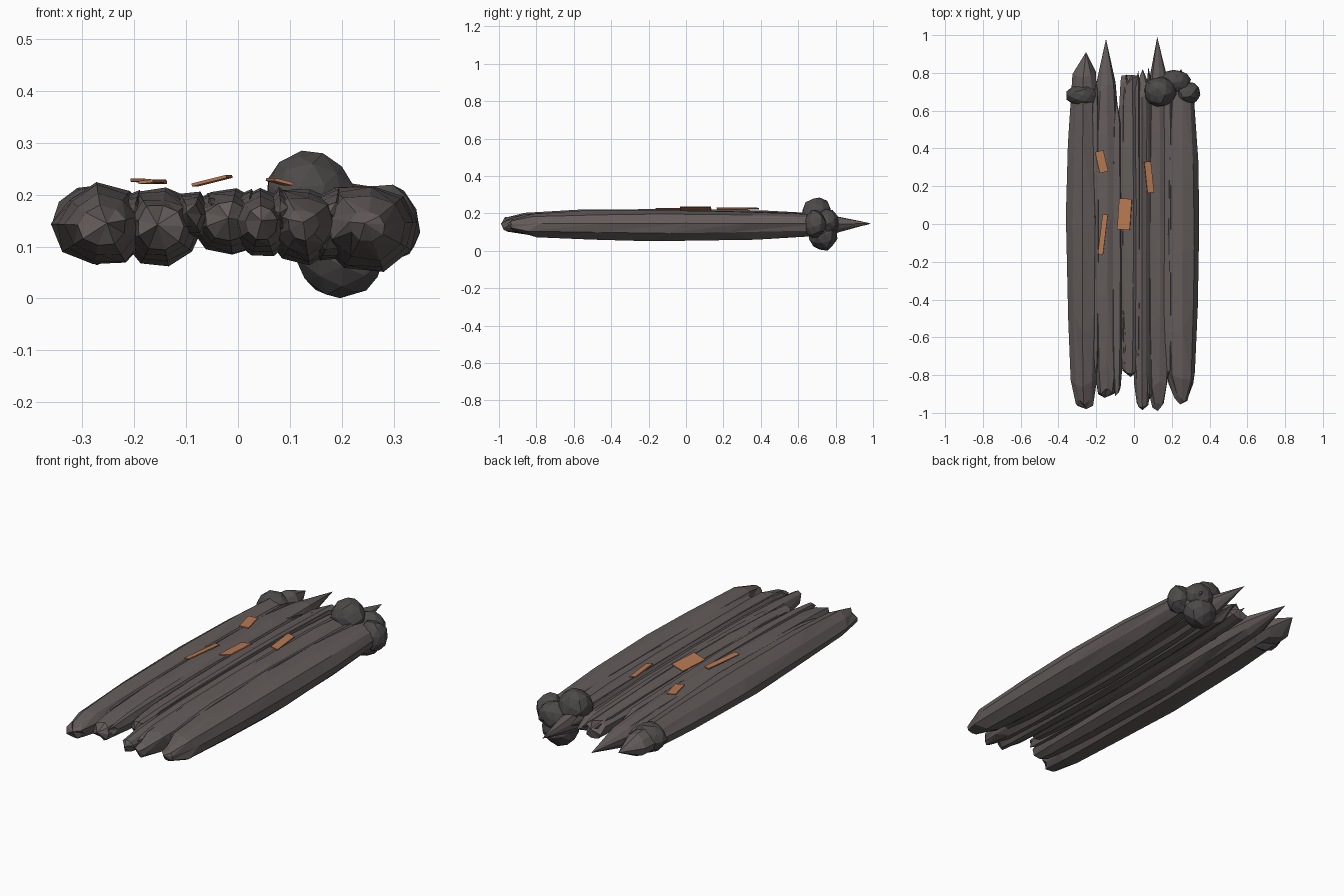
import bpy, bmesh, math, random
from mathutils import Vector, Euler

if "Cube" in bpy.data.objects:
    bpy.data.objects.remove(bpy.data.objects["Cube"])

random.seed(7)


def material(name, rgb):
    m = bpy.data.materials.new(name)
    m.diffuse_color = (*rgb, 1)
    m.use_nodes = True
    m.node_tree.nodes["Principled BSDF"].inputs["Base Color"].default_value = m.diffuse_color
    return m


BARK = material("bark", (0.125, 0.105, 0.103))
STONE = material("stone", (0.075, 0.068, 0.068))
WOOD = material("orange_wood", (0.47, 0.19, 0.085))


def finish(bm, name, mat):
    bmesh.ops.recalc_face_normals(bm, faces=bm.faces)
    me = bpy.data.meshes.new(name)
    bm.to_mesh(me)
    bm.free()
    ob = bpy.data.objects.new(name, me)
    me.materials.append(mat)
    bpy.context.collection.objects.link(ob)
    return ob


def strand(name, x, z, rx, rz, y0, y1, sides=8, blunt=0.45, spike=0.18):
    """Long faceted splinter: rings along y closed by a pointed tip at each end."""
    bm = bmesh.new()
    lumps = [random.uniform(0.9, 1.08) for _ in range(sides)]
    turn = random.uniform(0, 0.7)
    mid = (y0 + y1) / 2
    half = (y1 - y0) / 2
    # (y, radius scale, jitter along y)
    rows = [(y0 + 0.035, blunt, 0.02), (y0 + 0.16, 0.76, 0.05),
            (mid - half * 0.5, 0.93, 0.09), (mid - 0.02, 1.02, 0.1),
            (mid + half * 0.42, 0.92, 0.08), (y1 - spike, 0.68, 0.03)]
    rings = []
    for y, s, jy in rows:
        ring = []
        for i in range(sides):
            a = turn + 2 * math.pi * i / sides
            k = s * lumps[i] * random.uniform(0.96, 1.04)
            ring.append(bm.verts.new((x + math.cos(a) * rx * k,
                                      y + random.uniform(-jy, jy),
                                      z + math.sin(a) * rz * k)))
        rings.append(ring)
    for a, b in zip(rings, rings[1:]):
        for i in range(sides):
            j = (i + 1) % sides
            p, q, r, s = a[i], a[j], b[j], b[i]
            bm.faces.new((p, q, r))
            bm.faces.new((p, r, s))
    for ring, y in ((rings[0], y0), (rings[-1], y1)):
        tip = bm.verts.new((x + random.uniform(-.01, .01), y, z + .005))
        for i in range(sides):
            bm.faces.new((ring[i], ring[(i + 1) % sides], tip))
    return finish(bm, name, BARK)


# Main bundle: x, z, rx, rz, front y, back y, front bluntness, back spike length
MAIN = [(-0.26, 0.140, 0.098, 0.082, -0.98, 0.91, 0.50, 0.12),
        (-0.15, 0.137, 0.082, 0.080, -0.92, 0.98, 0.60, 0.25),
        (-0.02, 0.150, 0.076, 0.066, -0.81, 0.79, 0.60, 0.03),
        (0.045, 0.145, 0.066, 0.070, -0.985, 0.82, 0.50, 0.12),
        (0.125, 0.142, 0.078, 0.076, -0.99, 0.99, 0.40, 0.22),
        (0.25, 0.140, 0.103, 0.083, -0.955, 0.82, 0.35, 0.10)]
for n, (x, z, rx, rz, y0, y1, bl, sp) in enumerate(MAIN):
    strand(f"trunk_strand_{n + 1}", x, z, rx, rz, y0, y1, 9, bl, sp)

# Thin splinters that fill the seams
SEAMS = [(-0.205, 0.16, 0.034, 0.048, -0.80, 0.75),
         (-0.09, 0.16, 0.038, 0.050, -0.91, 0.66),
         (-0.045, 0.165, 0.026, 0.045, -0.76, 0.80),
         (0.015, 0.16, 0.035, 0.050, -0.78, 0.81),
         (0.085, 0.16, 0.036, 0.052, -0.93, 0.83),
         (0.185, 0.16, 0.044, 0.052, -0.80, 0.78),
         (0.18, 0.115, 0.050, 0.045, -0.79, 0.80)]
for n, (x, z, rx, rz, y0, y1) in enumerate(SEAMS):
    strand(f"seam_splinter_{n + 1}", x, z, rx, rz, y0, y1, 6, 0.5, 0.12)

# Rock clusters at the back: centre, radii
ROCKS = [((-0.272, 0.68, 0.145), (0.086, 0.065, 0.078)),
         ((0.135, 0.70, 0.200), (0.088, 0.080, 0.086)),
         ((0.195, 0.735, 0.085), (0.092, 0.078, 0.083)),
         ((0.285, 0.69, 0.145), (0.068, 0.062, 0.078)),
         ((0.220, 0.755, 0.155), (0.080, 0.066, 0.072))]
for n, (c, r) in enumerate(ROCKS):
    bm = bmesh.new()
    bmesh.ops.create_icosphere(bm, subdivisions=2, radius=1)
    rot = Euler((n, n * 2, n * 3)).to_matrix()
    for v in bm.verts:
        p = rot @ v.co * random.uniform(0.9, 1.06)
        v.co = Vector([c[i] + p[i] * r[i] for i in range(3)])
    finish(bm, f"rock_{n + 1}", STONE)

# Loose orange chips on top: centre, width, length, yaw, tilt about y (degrees)
CHIPS = [((-0.172, 0.33, 0.226), 0.046, 0.115, 13, 5),
         ((0.080, 0.248, 0.225), 0.036, 0.165, 6, 14),
         ((-0.050, 0.052, 0.227), 0.069, 0.165, -4, -14),
         ((-0.165, -0.055, 0.225), 0.028, 0.213, -7, -6)]
for n, (c, w, l, yaw, tilt) in enumerate(CHIPS):
    bm = bmesh.new()
    bmesh.ops.create_cube(bm, size=1)
    rot = Euler((0, math.radians(tilt), math.radians(yaw))).to_matrix()
    for v in bm.verts:
        v.co = Vector(c) + rot @ Vector((v.co.x * w, v.co.y * l, v.co.z * 0.006))
    finish(bm, f"wood_chip_{n + 1}", WOOD)
